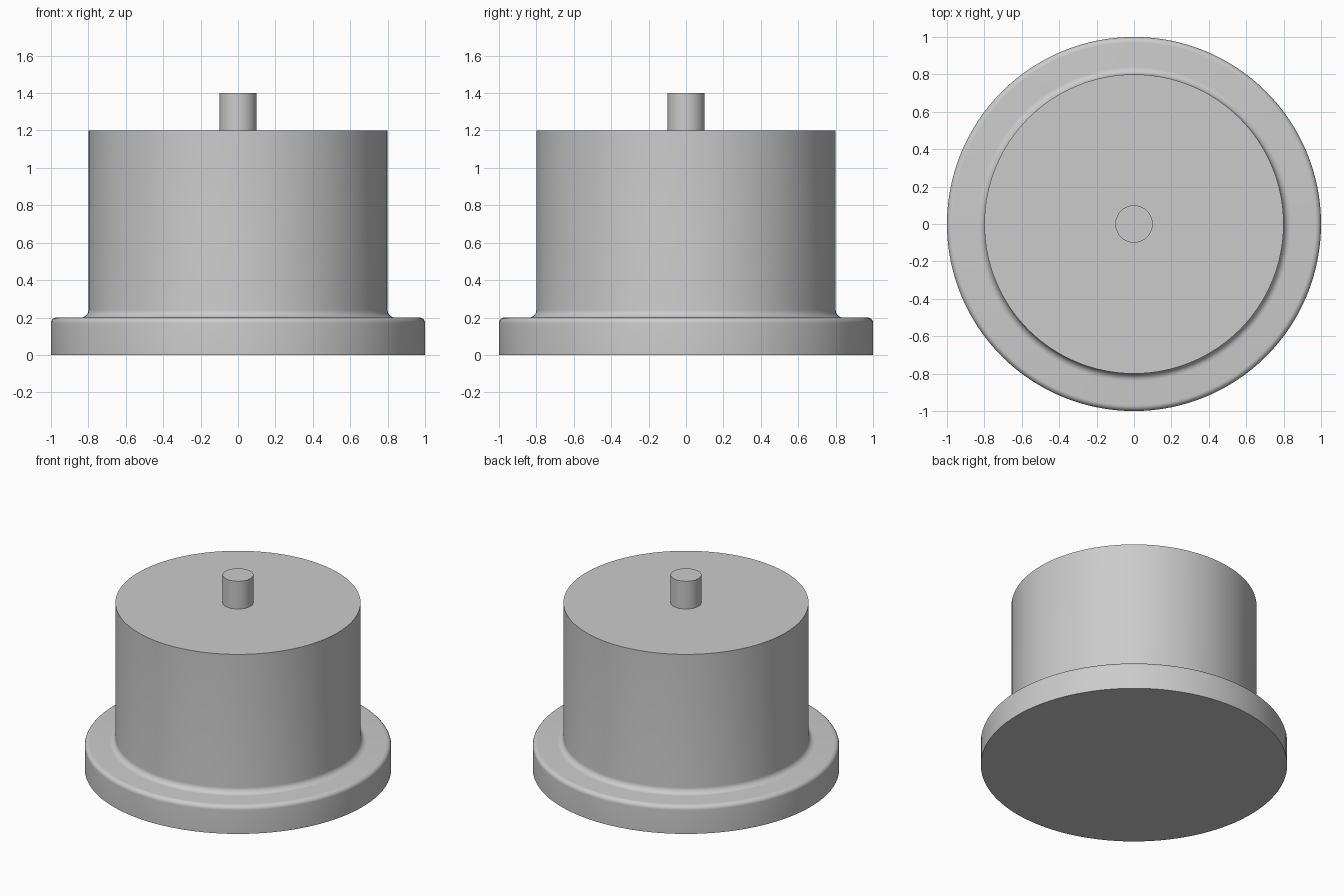
import bpy, bmesh
from math import sin, cos, pi, radians

if "Cube" in bpy.data.objects:
    bpy.data.objects.remove(bpy.data.objects["Cube"])

SEGMENTS = 128


def arc(cx, cz, r, start, end, steps=8):
    """Points (radius, z) along an arc, angles in degrees."""
    angles = [radians(start + (end - start) * i / steps) for i in range(steps + 1)]
    return [(cx + r * cos(a), cz + r * sin(a)) for a in angles]


def lathe(name, profile):
    """Revolve an open (radius, z) profile around z and cap both ends."""
    bm = bmesh.new()
    rings = []
    for r, z in profile:
        rings.append([bm.verts.new((r * cos(2 * pi * i / SEGMENTS),
                                    r * sin(2 * pi * i / SEGMENTS), z))
                      for i in range(SEGMENTS)])
    for low, high in zip(rings, rings[1:]):
        for i in range(SEGMENTS):
            j = (i + 1) % SEGMENTS
            bm.faces.new((low[i], low[j], high[j], high[i]))
    bm.faces.new(rings[0][::-1])
    bm.faces.new(rings[-1])
    mesh = bpy.data.meshes.new(name)
    bm.to_mesh(mesh)
    bm.free()
    obj = bpy.data.objects.new(name, mesh)
    bpy.context.collection.objects.link(obj)
    bpy.ops.object.select_all(action='DESELECT')
    obj.select_set(True)
    bpy.context.view_layer.objects.active = obj
    bpy.ops.object.shade_smooth_by_angle(angle=radians(30))
    return obj


# Flanged body: rounded flange rim, concave fillet, straight drum
rim, fillet = 0.03, 0.04
lathe("flanged_body",
      [(1.0, 0.0)]
      + arc(1.0 - rim, 0.2 - rim, rim, 0, 90)
      + arc(0.8 + fillet, 0.2 + fillet, fillet, 270, 180)
      + [(0.8, 1.2)])

# Centre pin, seated slightly into the drum
lathe("centre_pin", [(0.1, 1.19), (0.1, 1.4)])
